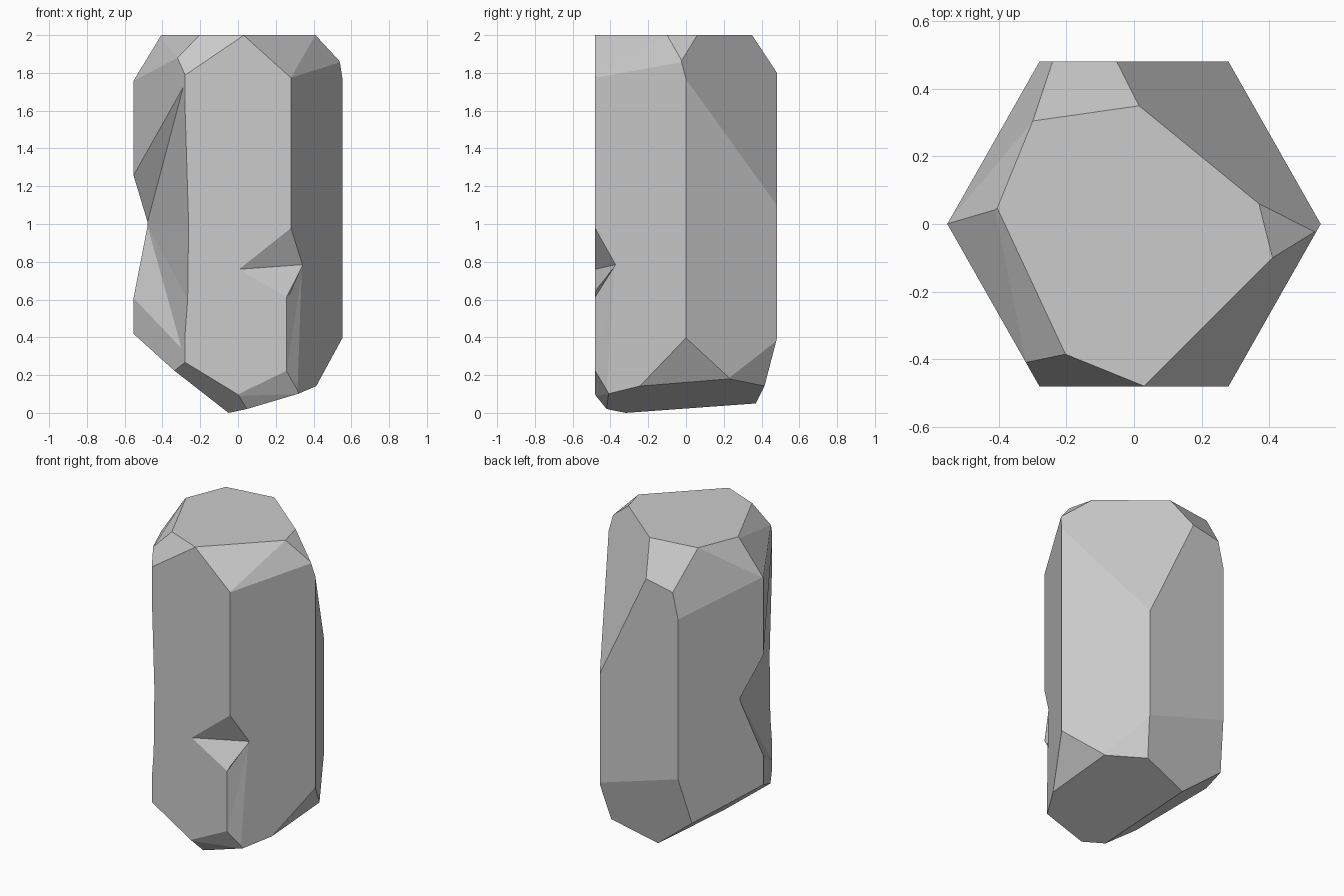
import bpy, bmesh
from mathutils import Vector

if "Cube" in bpy.data.objects:
    bpy.data.objects.remove(bpy.data.objects["Cube"])

CENTRE = Vector((0, 0, 1))


def make_object(name, bm):
    bmesh.ops.recalc_face_normals(bm, faces=bm.faces[:])
    mesh = bpy.data.meshes.new(name)
    bm.to_mesh(mesh)
    bm.free()
    obj = bpy.data.objects.new(name, mesh)
    bpy.context.collection.objects.link(obj)
    return obj


def chip(bm, a, b, c):
    """Slice off everything beyond the plane through three points."""
    a, b, c = Vector(a), Vector(b), Vector(c)
    n = (b - a).cross(c - a).normalized()
    if n.dot(CENTRE - a) > 0:
        n = -n
    cut = bmesh.ops.bisect_plane(bm, geom=bm.verts[:] + bm.edges[:] + bm.faces[:],
                                 dist=1e-5, plane_co=a, plane_no=n, clear_outer=True)
    rim = [e for e in cut['geom_cut'] if isinstance(e, bmesh.types.BMEdge) and e.is_boundary]
    if rim:
        bmesh.ops.holes_fill(bm, edges=rim, sides=0)


def dent(target, name, points):
    """Carve a convex wedge out of the rock."""
    bm = bmesh.new()
    for p in points:
        bm.verts.new(p)
    bmesh.ops.convex_hull(bm, input=bm.verts[:])
    cutter = make_object(name, bm)
    cutter.hide_render = True
    cutter.hide_set(True)
    mod = target.modifiers.new(name, 'BOOLEAN')
    mod.operation = 'DIFFERENCE'
    mod.solver = 'EXACT'
    mod.object = cutter


# Hexagonal column
bm = bmesh.new()
ring = [(.553, 0), (.28, .481), (-.28, .481), (-.553, 0), (-.28, -.481), (.28, -.481)]
base = bm.faces.new([bm.verts.new((x, y, 0)) for x, y in ring])
up = bmesh.ops.extrude_face_region(bm, geom=[base])
bmesh.ops.translate(bm, vec=(0, 0, 2),
                    verts=[v for v in up['geom'] if isinstance(v, bmesh.types.BMVert)])
if len([f for f in bm.faces if len(f.verts) == 6]) < 2:
    bmesh.ops.holes_fill(bm, edges=[e for e in bm.edges if e.is_boundary], sides=0)
bmesh.ops.recalc_face_normals(bm, faces=bm.faces[:])

# Chips around the top rim
top_chips = [
    ((.03, -.48, 2), (.41, -.10, 2), (.28, -.48, 1.775)),
    ((.28, -.48, 1.775), (.41, -.10, 2), (.54, -.02, 1.86)),
    ((.37, .06, 2), (.41, -.10, 2), (.54, -.02, 1.86)),
    ((.01, .36, 1.985), (.37, .06, 2), (.28, .48, 1.1)),
    ((.01, .36, 1.985), (-.30, .305, 2), (-.26, .48, 1.76)),
    ((-.30, .305, 2), (-.41, .035, 2), (-.555, 0, 1.755)),
    ((-.30, .305, 2), (-.555, 0, 1.755), (-.28, .48, 1.6)),
    ((-.41, .035, 1.99), (-.21, -.405, 1.985), (-.32, -.41, 1.88)),
    ((-.41, .035, 1.99), (-.555, 0, 1.755), (-.32, -.41, 1.88)),
    ((-.32, -.41, 1.88), (-.28, -.48, 1.79), (.03, -.48, 2)),
]
# Slopes and chips around the foot
bottom_chips = [
    ((-.05, -.32, 0), (.315, -.41, .1), (.42, .23, .18)),
    ((-.05, -.32, 0), (-.06, .37, .05), (-.555, 0, .42)),
    ((-.285, -.48, .27), (.01, -.48, .09), (-.05, -.32, 0)),
    ((.01, -.475, .09), (.315, -.41, .1), (.05, -.42, .02)),
    ((.01, -.475, .09), (.315, -.41, .1), (.255, -.48, .22)),
    ((.555, -.01, .4), (.41, -.235, .135), (.42, .23, .18)),
    ((.23, .43, .14), (.42, .23, .18), (.28, .48, .38)),
    ((-.28, .48, .56), (.28, .48, .39), (-.06, .37, .05)),
]
for pts in top_chips + bottom_chips:
    chip(bm, *pts)
rock = make_object("rock_column", bm)

# Wide dent along the left edge
dent(rock, "left_dent_cutter", [
    (-.557, 0, 1.26), (-.557, 0, .6), (-.482, .14, 1.0), (-.26, -.485, 1.0),
    (-.265, -.485, .6), (-.283, -.485, 1.75), (-.287, -.485, .3), (-.75, -.25, 1.0)])

# Notch on the front right edge, with the worn corner below it
dent(rock, "front_notch_cutter", [
    (0, -.483, .76), (.283, -.483, .985), (.344, -.372, .785), (.255, -.483, .61),
    (.40, -.60, .79)])
dent(rock, "worn_corner_cutter", [
    (.344, -.372, .785), (.255, -.483, .61), (.255, -.483, .2), (.32, -.415, .08),
    (.40, -.60, .7), (.40, -.60, .08)])

# Bake the dents and drop the cutters
dg = bpy.context.evaluated_depsgraph_get()
baked = bpy.data.meshes.new_from_object(rock.evaluated_get(dg))
rock.modifiers.clear()
rock.data = baked
for o in [o for o in bpy.data.objects if o.name.endswith("_cutter")]:
    bpy.data.objects.remove(o)
